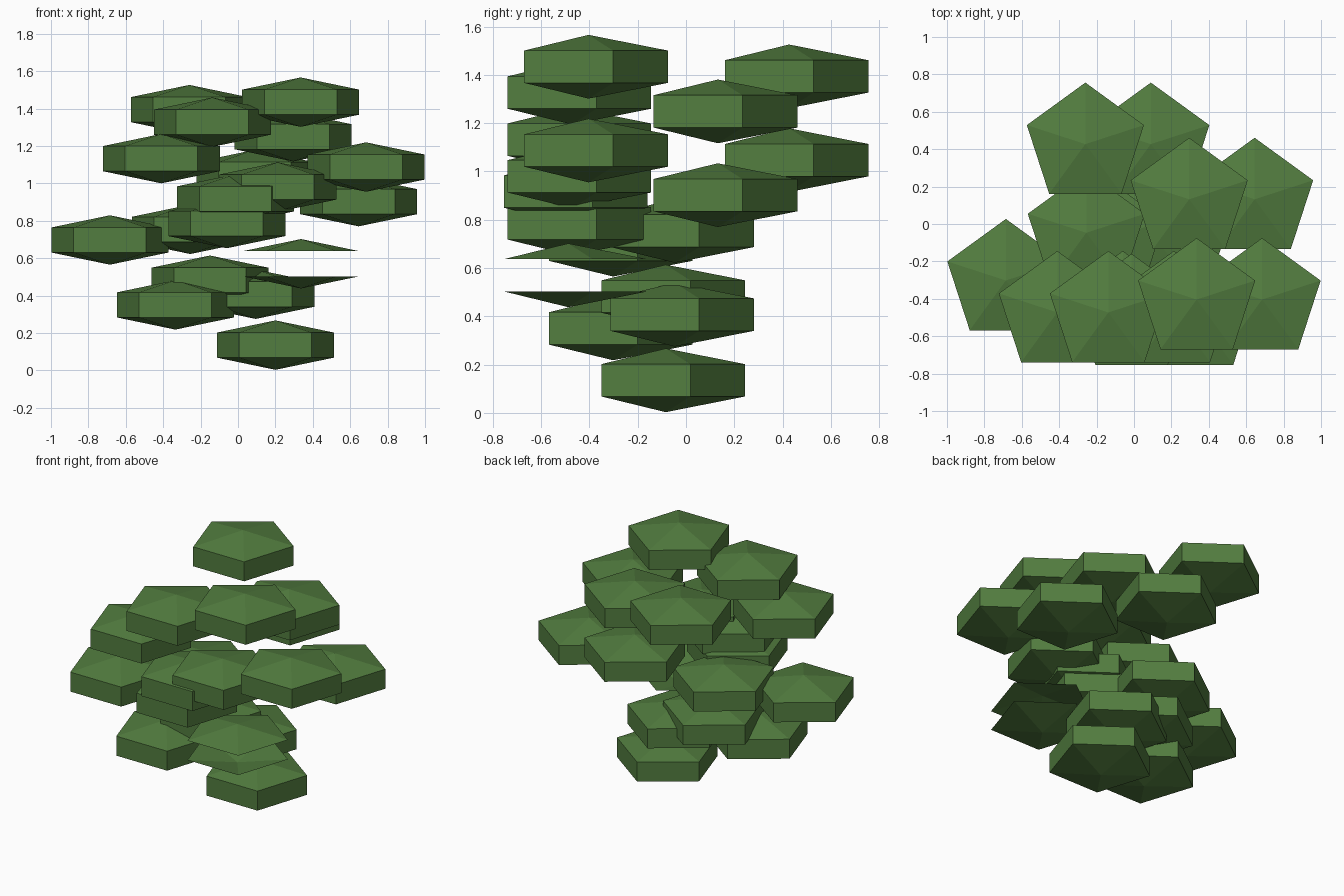
import bpy, bmesh, math

if "Cube" in bpy.data.objects:
    bpy.data.objects.remove(bpy.data.objects["Cube"])

R, WALL, HALF = 0.329, 0.067, 0.132   # radius, half wall height, half full height
STEP = (-0.35, 0.0, 0.347)            # every clump repeats once, up and to the left

green = bpy.data.materials.new("leaf_green")
green.diffuse_color = (0.085, 0.205, 0.05, 1)
green.use_nodes = True
green.node_tree.nodes["Principled BSDF"].inputs["Base Color"].default_value = green.diffuse_color


def leaf_clump(name, x, y, z, walls=True):
    """Five-sided drum with a shallow pyramid above and below."""
    bm = bmesh.new()
    rings = []
    for s in (-1, 1):
        ring = [bm.verts.new((R * math.cos(a), R * math.sin(a), s * WALL))
                for a in (math.radians(90 + 72 * i) for i in range(5))]
        tip = bm.verts.new((0, 0, s * HALF))
        for i in range(5):
            a, b = ring[i], ring[(i + 1) % 5]
            bm.faces.new((a, b, tip) if s > 0 else (b, a, tip))
        rings.append(ring)
    if walls:
        lo, hi = rings
        for i in range(5):
            j = (i + 1) % 5
            bm.faces.new((lo[i], lo[j], hi[j], hi[i]))
    me = bpy.data.meshes.new(name)
    bm.to_mesh(me)
    bm.free()
    me.materials.append(green)
    ob = bpy.data.objects.new(name, me)
    ob.location = (x, y, z)
    bpy.context.collection.objects.link(ob)


# lower clump centres; the fifth is open, with caps only
centres = [
    (0.200, -0.084, 0.135), (-0.335, -0.302, 0.350), (0.095, -0.047, 0.407),
    (0.685, -0.404, 1.087), (0.337, -0.488, 0.570), (-0.060, -0.473, 0.785),
    (0.645, 0.132, 0.902), (0.213, -0.473, 0.980), (0.090, 0.427, 1.047),
]
for n, (x, y, z) in enumerate(centres, 1):
    leaf_clump(f"leaf_clump_{n}_lower", x, y, z, walls=(n != 5))
    leaf_clump(f"leaf_clump_{n}_upper", x + STEP[0], y + STEP[1], z + STEP[2])
